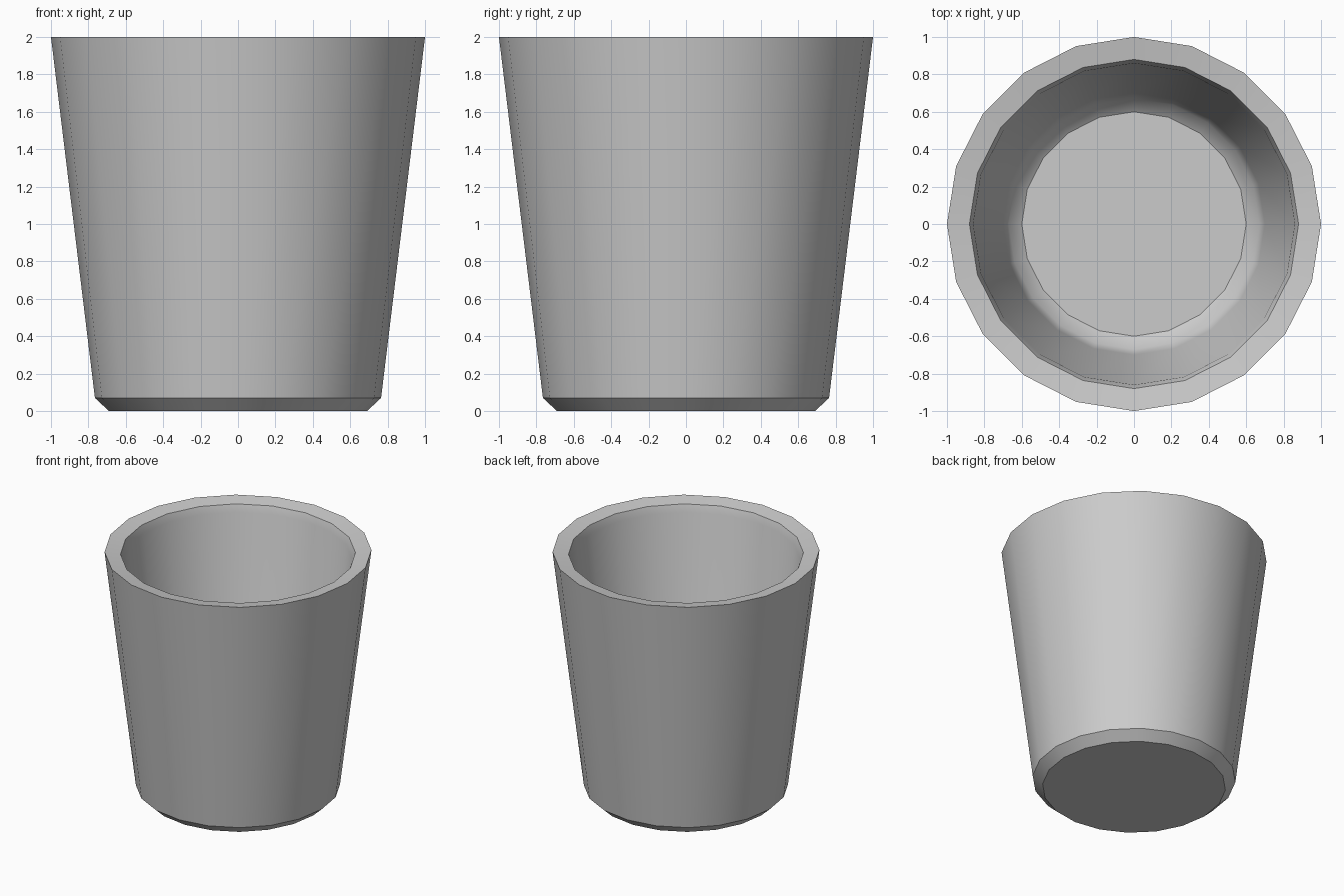
import bpy, bmesh
from math import pi, cos, sin, radians

if "Cube" in bpy.data.objects:
    bpy.data.objects.remove(bpy.data.objects["Cube"])

SIDES = 20

# half section: outer base, outer wall, sloped lip, inner wall, rounded inner floor
profile = [(0.69, 0.0), (0.765, 0.07), (1.0, 2.0), (0.88, 1.98), (0.86, 1.92),
           (0.70, 0.26), (0.67, 0.18), (0.60, 0.13)]

bm = bmesh.new()
rings = [[bm.verts.new((r * cos(2 * pi * i / SIDES), r * sin(2 * pi * i / SIDES), z))
          for i in range(SIDES)] for r, z in profile]

# walls between neighbouring rings
for a, b in zip(rings, rings[1:]):
    for i in range(SIDES):
        j = (i + 1) % SIDES
        bm.faces.new((a[i], a[j], b[j], b[i]))

# underside and inner floor
bm.faces.new(rings[0][::-1])
bm.faces.new(rings[-1])
bmesh.ops.recalc_face_normals(bm, faces=bm.faces)

mesh = bpy.data.meshes.new("cup")
bm.to_mesh(mesh)
bm.free()
cup = bpy.data.objects.new("cup", mesh)
bpy.context.collection.objects.link(cup)

# smooth sides with crisp rim and base edges
bpy.context.view_layer.objects.active = cup
cup.select_set(True)
bpy.ops.object.shade_smooth_by_angle(angle=radians(35))
